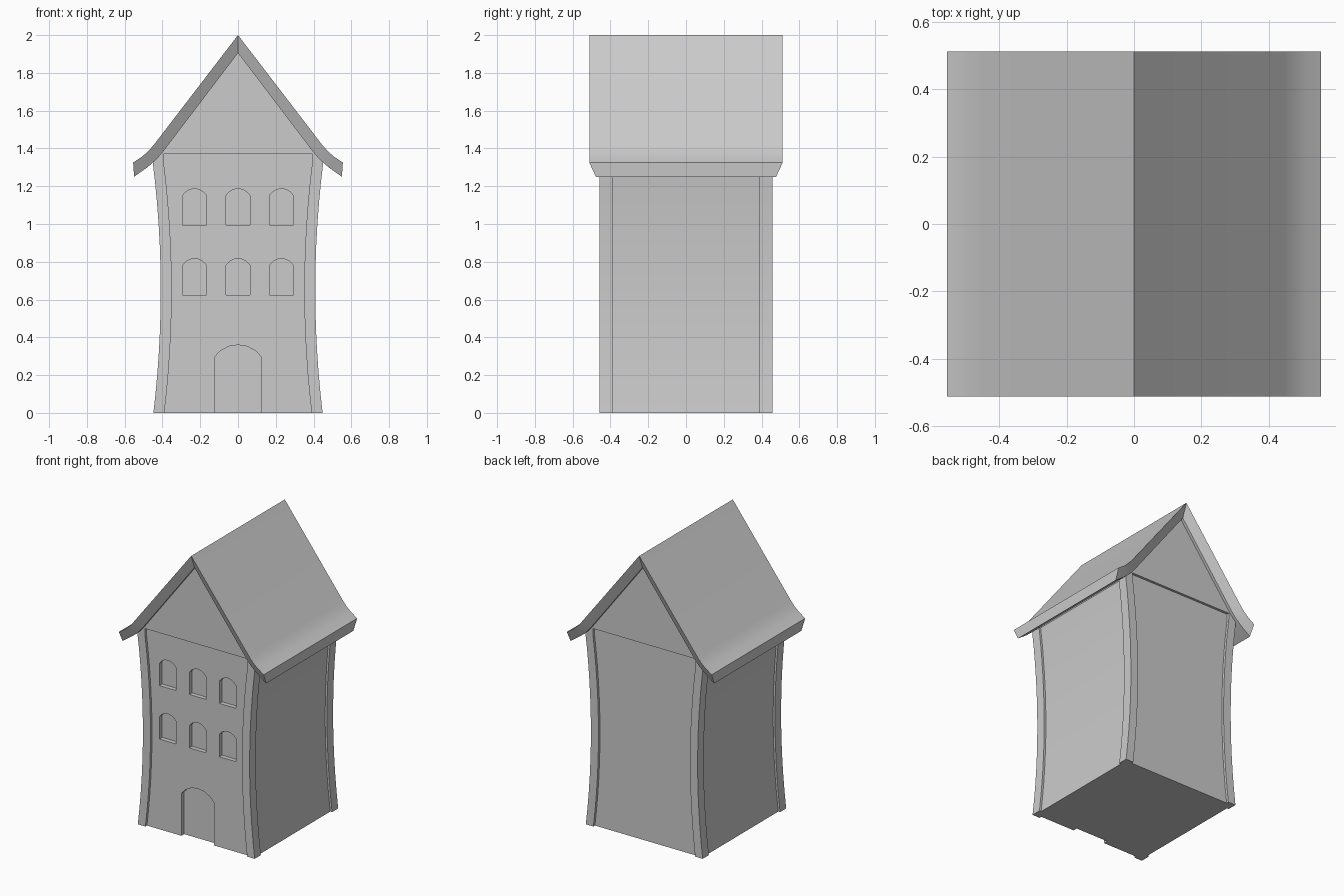
import bpy, bmesh, math

if "Cube" in bpy.data.objects:
    bpy.data.objects.remove(bpy.data.objects["Cube"])

WALL_Y, POST_Y = 0.44, 0.457


def half_width(z):
    """Outer half width of the waisted tower at height z."""
    return 0.409 + 0.039 * ((z - 0.65) / 0.65) ** 2


def loft(name, rings, smooth=False):
    """Closed solid through rings of equal point count."""
    bm = bmesh.new()
    vr = [[bm.verts.new(p) for p in r] for r in rings]
    n = len(rings[0])
    for a, b in zip(vr, vr[1:]):
        for i in range(n):
            j = (i + 1) % n
            bm.faces.new((a[i], a[j], b[j], b[i]))
    bm.faces.new(vr[0][::-1])
    bm.faces.new(vr[-1])
    bmesh.ops.recalc_face_normals(bm, faces=bm.faces)
    me = bpy.data.meshes.new(name)
    bm.to_mesh(me)
    bm.free()
    ob = bpy.data.objects.new(name, me)
    bpy.context.collection.objects.link(ob)
    bpy.ops.object.select_all(action='DESELECT')
    ob.select_set(True)
    bpy.context.view_layer.objects.active = ob
    if smooth:
        bpy.ops.object.shade_smooth_by_angle(angle=math.radians(25))
    return ob


def prism(name, profile, y0, y1, smooth=False):
    """Extrude an x-z profile along y."""
    return loft(name, [[(x, y, z) for x, z in profile] for y in (y0, y1)], smooth)


def arch(cx, half, bottom, spring, top, n=6):
    """Opening profile with a shallow rounded head."""
    pts = [(cx - half, bottom), (cx + half, bottom)]
    for i in range(n + 1):
        a = math.pi * (0.2 + 0.6 * i / n)
        k0, k1 = math.sin(math.pi * 0.2), math.cos(math.pi * 0.2)
        pts.append((cx + half * math.cos(a) / k1,
                    spring + (top - spring) * (math.sin(a) - k0) / (1 - k0)))
    return pts


# Tower walls with waisted sides, rising to a point under the roof
levels = [1.33 * i / 12 for i in range(13)]
right = [(half_width(z) - 0.014, z) for z in levels] + [(0.39, 1.405)]
walls = prism("walls", right + [(0, 1.92)] + [(-x, z) for x, z in reversed(right)],
              -WALL_Y, WALL_Y, True)

# Recessed door and two rows of windows on the front
openings = [arch(0, 0.125, -0.1, 0.295, 0.36)]
for bottom in (0.625, 0.995):
    for cx in (-0.23, 0, 0.23):
        openings.append(arch(cx, 0.064, bottom, bottom + 0.155, bottom + 0.192))
for prof in openings:
    cutter = prism("opening_cutter", prof, -0.6, -WALL_Y + 0.03)
    cutter.hide_render = True
    mod = walls.modifiers.new("opening", 'BOOLEAN')
    mod.operation, mod.solver, mod.object = 'DIFFERENCE', 'EXACT', cutter
    bpy.context.view_layer.objects.active = walls
    bpy.ops.object.modifier_apply(modifier=mod.name)
    bpy.data.objects.remove(cutter)

# Corner posts following the waist
for sx, side in ((-1, "left"), (1, "right")):
    for sy, end in ((-1, "front"), (1, "back")):
        rings = []
        for z in levels:
            w = half_width(z)
            rings.append([(sx * (w - 0.058), sy * 0.39, z), (sx * w, sy * 0.39, z),
                          (sx * w, sy * POST_Y, z), (sx * (w - 0.058), sy * POST_Y, z)])
        # tuck the top up into the roof slope
        rings.append([(sx * (0.45 if abs(p[0]) > 0.42 else 0.394), p[1],
                       1.35 if abs(p[0]) > 0.42 else 1.40) for p in rings[-1]])
        loft(f"post_{side}_{end}", rings, True)

# Gable panels, standing slightly proud of the walls
for sy, end in ((-1, "front"), (1, "back")):
    prism("gable_" + end, [(-0.41, 1.37), (0.41, 1.37), (0, 1.92)],
          sy * 0.40, sy * POST_Y)

# Roof shell with flared eaves; its ends slope inwards to the underside
outer = [(0, 2.0), (0.445, 1.42), (0.475, 1.385), (0.51, 1.355), (0.555, 1.325)]
inner = [(0, 1.905), (0.395, 1.385), (0.43, 1.343), (0.48, 1.30), (0.55, 1.25)]


def section(o, i, s):
    return [(s * o[0], -0.512, o[1]), (s * o[0], 0.512, o[1]),
            (s * i[0], 0.477, i[1]), (s * i[0], -0.477, i[1])]


pairs = list(zip(outer, inner))
rings = [section(o, i, -1) for o, i in reversed(pairs)]
rings += [section(o, i, 1) for o, i in pairs[1:]]
loft("roof", rings, True)
